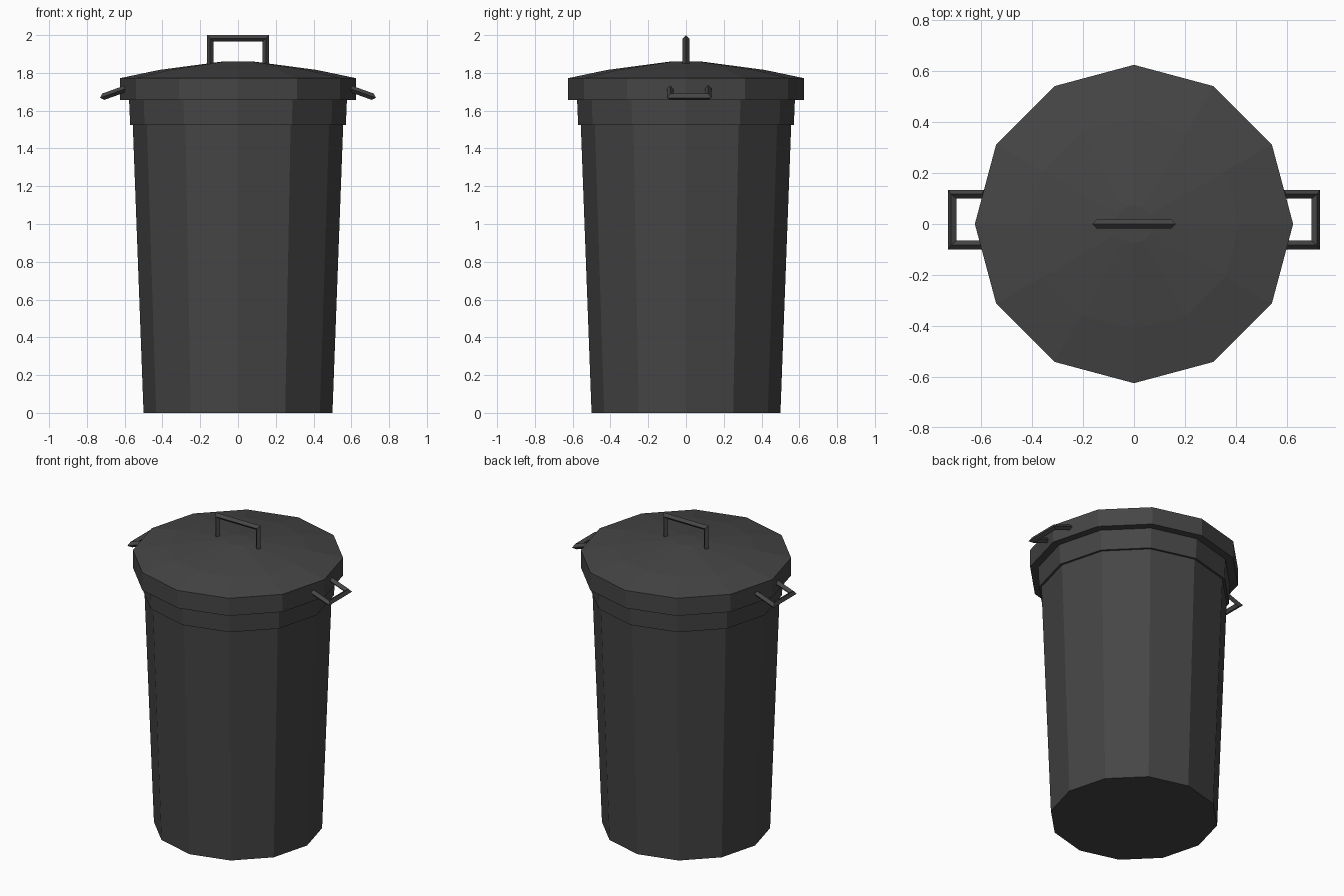
import bpy, bmesh
from math import cos, sin, pi
from mathutils import Vector

if "Cube" in bpy.data.objects:
    bpy.data.objects.remove(bpy.data.objects["Cube"])

SIDES = 12
dark = bpy.data.materials.new("dark_grey")
dark.diffuse_color = (0.06, 0.06, 0.06, 1)
dark.use_nodes = True
dark.node_tree.nodes["Principled BSDF"].inputs["Base Color"].default_value = dark.diffuse_color


def finish(bm, name):
    bmesh.ops.recalc_face_normals(bm, faces=bm.faces)
    me = bpy.data.meshes.new(name)
    bm.to_mesh(me)
    bm.free()
    me.materials.append(dark)
    ob = bpy.data.objects.new(name, me)
    bpy.context.collection.objects.link(ob)
    return ob


def skin(bm, rings):
    """Bridge successive rings and cap both ends."""
    n = len(rings[0])
    for a, b in zip(rings, rings[1:]):
        for i in range(n):
            j = (i + 1) % n
            bm.faces.new((a[i], a[j], b[j], b[i]))
    bm.faces.new(rings[0])
    bm.faces.new(rings[-1])


def lathe(name, profile):
    """Twelve-sided solid from (radius, z) pairs."""
    bm = bmesh.new()
    rings = [[bm.verts.new((r * cos(2 * pi * k / SIDES), r * sin(2 * pi * k / SIDES), z))
              for k in range(SIDES)] for r, z in profile]
    skin(bm, rings)
    return finish(bm, name)


def handle(name, start, across, out, width, length, r=0.0175):
    """U-shaped bar with a diamond section and mitred corners."""
    start, across, out = Vector(start), Vector(across).normalized(), Vector(out).normalized()
    normal = across.cross(out)
    bm = bmesh.new()
    rings = []
    for s, t, mu, mv in ((-1, 0, -1, 0), (-1, 1, -1, 1), (1, 1, 1, 1), (1, 0, 1, 0)):
        p = start + across * s * width / 2 + out * t * length
        m = (across * mu + out * mv) * r
        rings.append([bm.verts.new(p + d) for d in (m, normal * r, -m, -normal * r)])
    skin(bm, rings)
    return finish(bm, name)


# Tapered bin body with its stepped rim
lathe("bin_body", [(0.5, 0), (0.557, 1.525), (0.571, 1.525), (0.578, 1.69)])

# Overhanging lid with a shallow dome
lathe("lid", [(0.625, 1.657), (0.625, 1.772), (0.415, 1.816), (0.075, 1.861)])

# Top carrying handle
handle("lid_handle", (0, 0, 1.83), (1, 0, 0), (0, 0, 1), 0.294, 0.1525)

# Drooping side handles
for side, label in ((1, "right"), (-1, "left")):
    handle(label + "_side_handle", (side * 0.59, 0.017, 1.718), (0, 1, 0),
           (side * 0.123, 0, -0.044), 0.2, 0.131)
